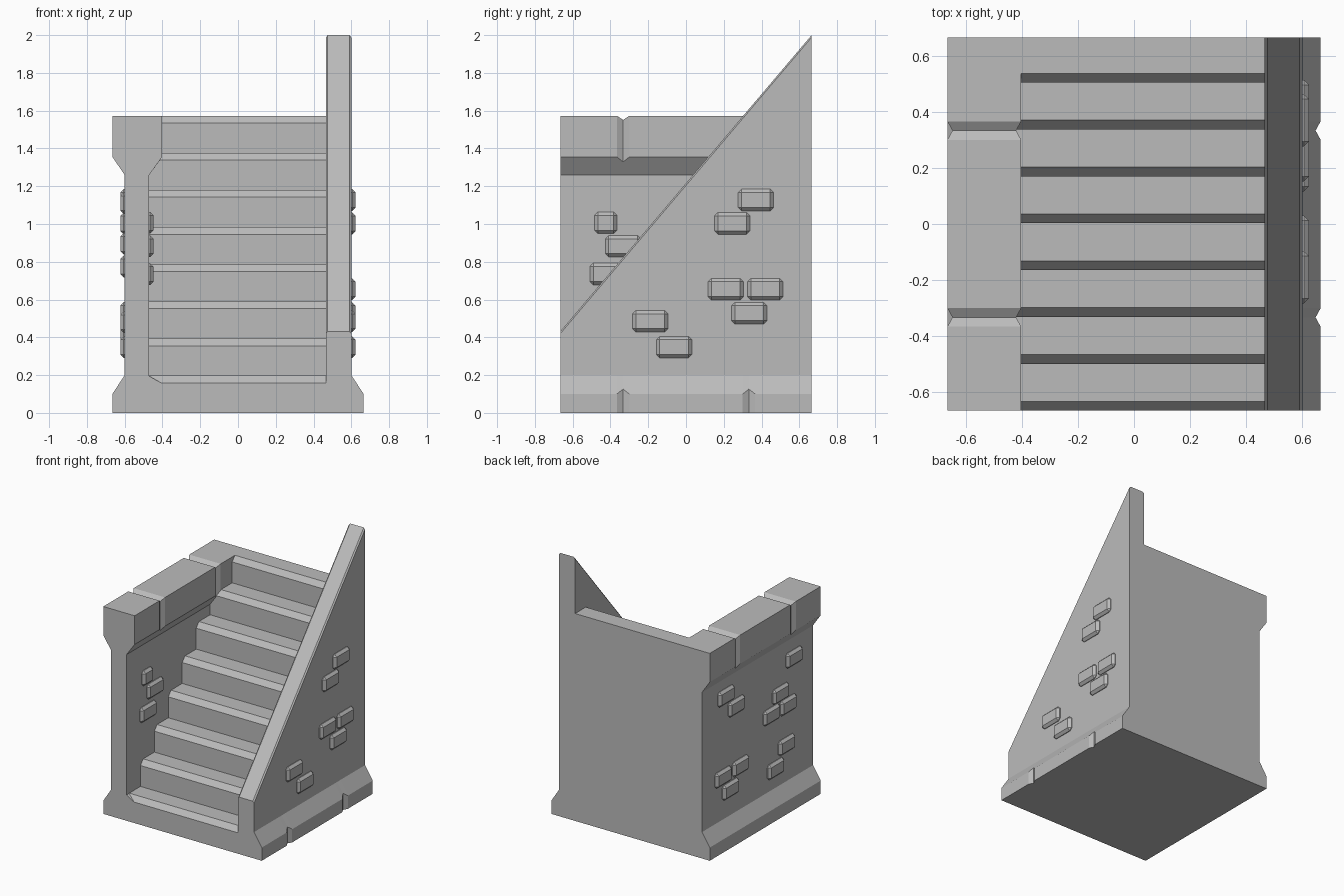
import bpy, bmesh
from mathutils import Matrix

if "Cube" in bpy.data.objects:
    bpy.data.objects.remove(bpy.data.objects["Cube"])

stone = bpy.data.materials.new("grey_stone")
stone.diffuse_color = (0.5, 0.5, 0.5, 1)
stone.use_nodes = True
stone.node_tree.nodes["Principled BSDF"].inputs["Base Color"].default_value = stone.diffuse_color


def finish(name, bm):
    bmesh.ops.recalc_face_normals(bm, faces=bm.faces[:])
    me = bpy.data.meshes.new(name)
    bm.to_mesh(me)
    bm.free()
    me.materials.append(stone)
    ob = bpy.data.objects.new(name, me)
    bpy.context.collection.objects.link(ob)
    return ob


def loft(name, sections):
    """Skin a row of matching closed sections and cap both ends."""
    bm = bmesh.new()
    rings = [[bm.verts.new(p) for p in s] for s in sections]
    n = len(rings[0])
    for a, b in zip(rings, rings[1:]):
        for i in range(n):
            j = (i + 1) % n
            bm.faces.new((a[i], a[j], b[j], b[i]))
    bm.faces.new(rings[0])
    bm.faces.new(rings[-1])
    return finish(name, bm)


E = 0.665                       # half width and half depth
H = 1.573                       # landing and left wall height
# stations along y; the flagged ones are the bottoms of the V grooves
STATIONS = [(-E, 0), (-0.366, 0), (-0.333, 1), (-0.30, 0),
            (0.30, 0), (0.333, 1), (0.366, 0), (E, 0)]


# left wall: flared foot and a grooved coping
def left_section(y, g):
    d, dz = 0.018 * g, 0.026 * g
    pts = [(-E, 0), (-E, 0.10), (-0.60, 0.20), (-0.60, 1.26),
           (-E + d, 1.355 - dz), (-E + d, H - 0.022 * g),
           (-0.402 - d, H - 0.022 * g), (-0.402 - d, 1.355 - dz),
           (-0.47, 1.26), (-0.47, 0.195), (-0.405, 0.158), (-0.405, 0)]
    return [(x, y, z) for x, z in pts]


loft("left_wall", [left_section(y, g) for y, g in STATIONS])


# right wall: sloping top and a grooved foot
def right_section(y, g):
    d, dz = 0.018 * g, 0.026 * g
    top = 0.432 + (y + E) * (2.0 - 0.432) / (2 * E)
    pts = [(0.465, 0), (E - d, 0), (E - d, 0.10 + dz), (0.60, 0.20),
           (0.60, top - 0.012), (0.59, top), (0.475, top), (0.465, top - 0.012)]
    return [(x, y, z) for x, z in pts]


loft("right_wall", [right_section(y, g) for y, g in STATIONS])

# solid flight of eight steps with chamfered nosings
steps = 8
rise, run = H / steps, 0.167
profile = [(-E, 0)]
for k in range(steps):
    y, z = -E + run * k, rise * (k + 1)
    if k:
        profile.append((y, rise * k))
    profile += [(y, z - 0.038), (y + 0.033, z)]
profile += [(E, H), (E, 0)]
loft("stairs", [[(x, y, z) for y, z in profile] for x in (-0.47, 0.465)])


# raised bricks, each a chamfered block sunk into a wall
def bricks(name, wall_x, side, places):
    for i, (y, z, w) in enumerate(places):
        bm = bmesh.new()
        bmesh.ops.create_cube(bm, size=1)
        bmesh.ops.scale(bm, vec=(0.08, w, 0.115), verts=bm.verts[:])
        bmesh.ops.bevel(bm, geom=bm.edges[:], offset=0.018, segments=1,
                        affect='EDGES', profile=0.5)
        bmesh.ops.transform(bm, verts=bm.verts[:], matrix=Matrix.Translation(
            (wall_x + side * (0.023 - 0.04), y, z)))
        finish(f"{name}_{i + 1}", bm)


W = 0.188
bricks("right_brick", 0.60, 1, [
    (0.37, 1.127, W), (0.245, 1.003, W), (0.21, 0.655, W), (0.42, 0.655, W),
    (0.335, 0.528, W), (-0.19, 0.485, W), (-0.063, 0.348, W)])
bricks("inner_brick", -0.47, 1, [
    (-0.425, 1.006, 0.12), (-0.333, 0.882, W), (-0.415, 0.735, W)])
bricks("left_brick", -0.60, -1, [
    (0.385, 1.127, W), (0.26, 1.003, W), (-0.43, 1.11, W),
    (-0.27, 0.895, W), (-0.36, 0.775, W), (-0.16, 0.775, W),
    (0.42, 0.525, W), (0.21, 0.53, W), (0.33, 0.40, W),
    (-0.34, 0.48, W), (-0.21, 0.348, W)])
